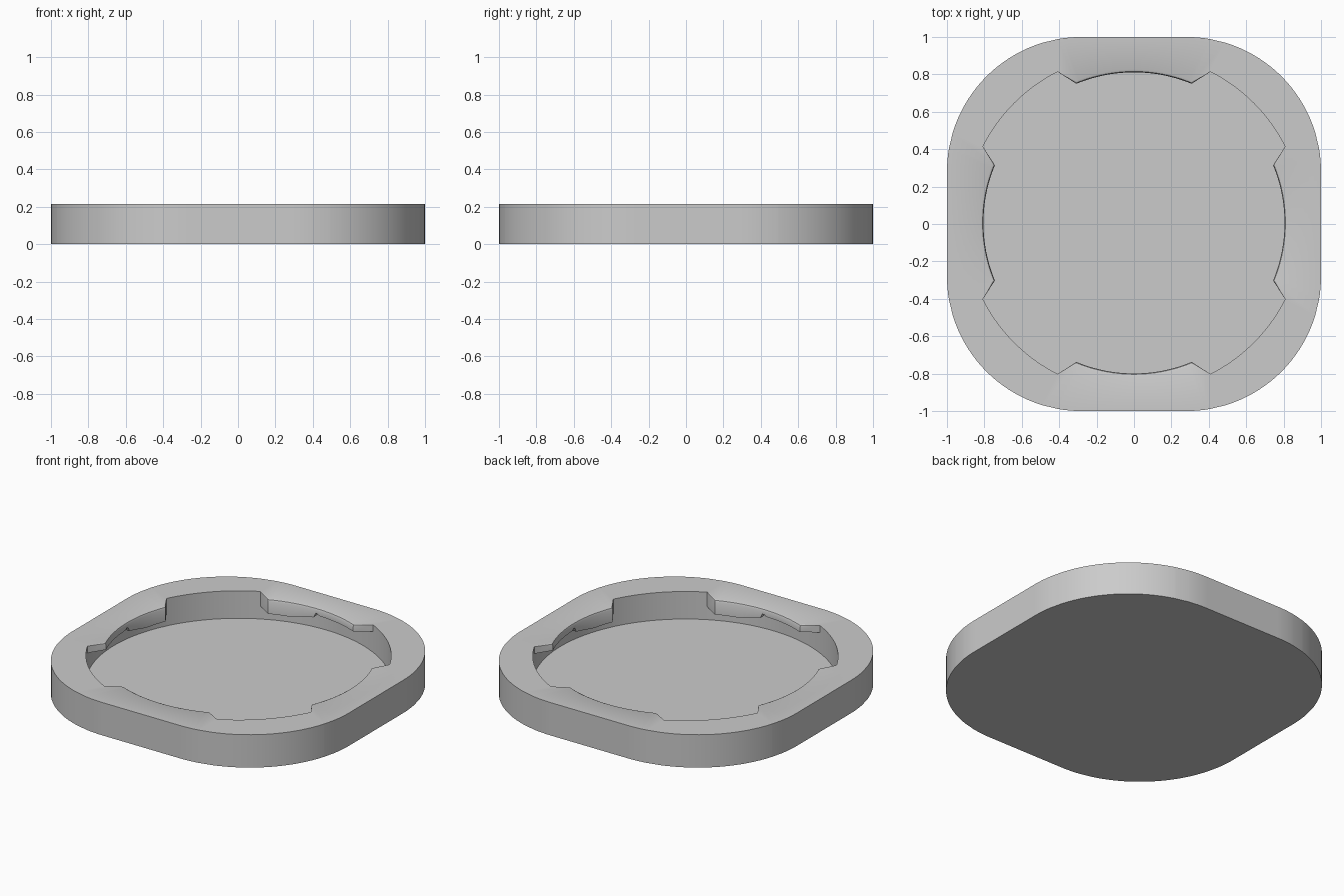
import bpy
import bmesh
from math import sin, cos, tan, radians, atan, sqrt, pi

if "Cube" in bpy.data.objects:
    bpy.data.objects.remove(bpy.data.objects["Cube"])

HEIGHT, FLOOR = 0.215, 0.035
FLAT = 0.28                    # half length of the straight sides
BORE, TAB = 0.905, 0.805       # cavity radius and tab inner radius
TAB_IN, TAB_OUT = 22.5, 26.8   # tab end angles at its tip and root
FILLET = 0.015
SHIFT = 0.006                  # cavity sits slightly towards the back


def outer_radius(u):
    """Distance from centre to the rounded square at u degrees off a side."""
    a = radians(abs(u))
    if tan(a) <= FLAT:
        return 1 / cos(a)
    p = FLAT * (cos(a) + sin(a))
    return p + sqrt(p * p - 2 * FLAT ** 2 + (1 - FLAT) ** 2)


def tab_thickness(u):
    """Thick locking half, thin lead-in half, small detent between them."""
    if abs(u) < 0.8:
        return 0.035
    if u < 0:
        return 0.045
    return 0.06 + 0.035 * min(u / 12, 1)


def column(u, flip):
    """Inner section as (radius, z) pairs from the rim down to the floor."""
    solid = abs(u) <= TAB_IN + 0.01
    r = TAB if solid else BORE
    f = FILLET if solid else 0
    under = HEIGHT - tab_thickness(u * flip)
    return [(r + f, HEIGHT), (r + f * 0.3, HEIGHT - f * 0.3), (r, HEIGHT - f),
            (r, under), (BORE, under), (BORE, FLOOR)]


# Angles across one quarter, centred on a tab
half = [0.5, 1.5] + list(range(3, 45, 2))
half += [TAB_IN, TAB_OUT, math_tangent := atan(FLAT) * 180 / pi]
half = [h for h in half if not TAB_IN < h < TAB_OUT]
quarter = sorted([-h for h in half] + [0] + half + [45])

# Tray: outer wall, rim, tabs and cavity swept as one skin
bm = bmesh.new()
columns = []
for side in range(4):
    flip = 1 if side % 2 else -1
    for u in quarter:
        a = radians(90 * side + u)
        R = outer_radius(u)
        col = [bm.verts.new((R * cos(a), R * sin(a), z)) for z in (0, HEIGHT)]
        col += [bm.verts.new((r * cos(a), r * sin(a) + SHIFT, z))
                for r, z in column(u, flip)]
        columns.append(col)

for i, col in enumerate(columns):
    nxt = columns[(i + 1) % len(columns)]
    for k in range(len(col) - 1):
        bm.faces.new((col[k], nxt[k], nxt[k + 1], col[k + 1]))
bm.faces.new([c[-1] for c in columns])
bm.faces.new([c[0] for c in reversed(columns)])
bmesh.ops.remove_doubles(bm, verts=bm.verts, dist=0.0001)
bmesh.ops.recalc_face_normals(bm, faces=bm.faces)

mesh = bpy.data.meshes.new("bayonet_tray")
bm.to_mesh(mesh)
bm.free()
tray = bpy.data.objects.new("bayonet_tray", mesh)
bpy.context.collection.objects.link(tray)

# Plain grey material
grey = bpy.data.materials.new("light_grey")
grey.use_nodes = True
color = (0.6, 0.6, 0.6, 1)
grey.diffuse_color = color
grey.node_tree.nodes["Principled BSDF"].inputs["Base Color"].default_value = color
mesh.materials.append(grey)

bpy.ops.object.select_all(action="DESELECT")
tray.select_set(True)
bpy.context.view_layer.objects.active = tray
bpy.ops.object.shade_smooth_by_angle(angle=radians(25))
